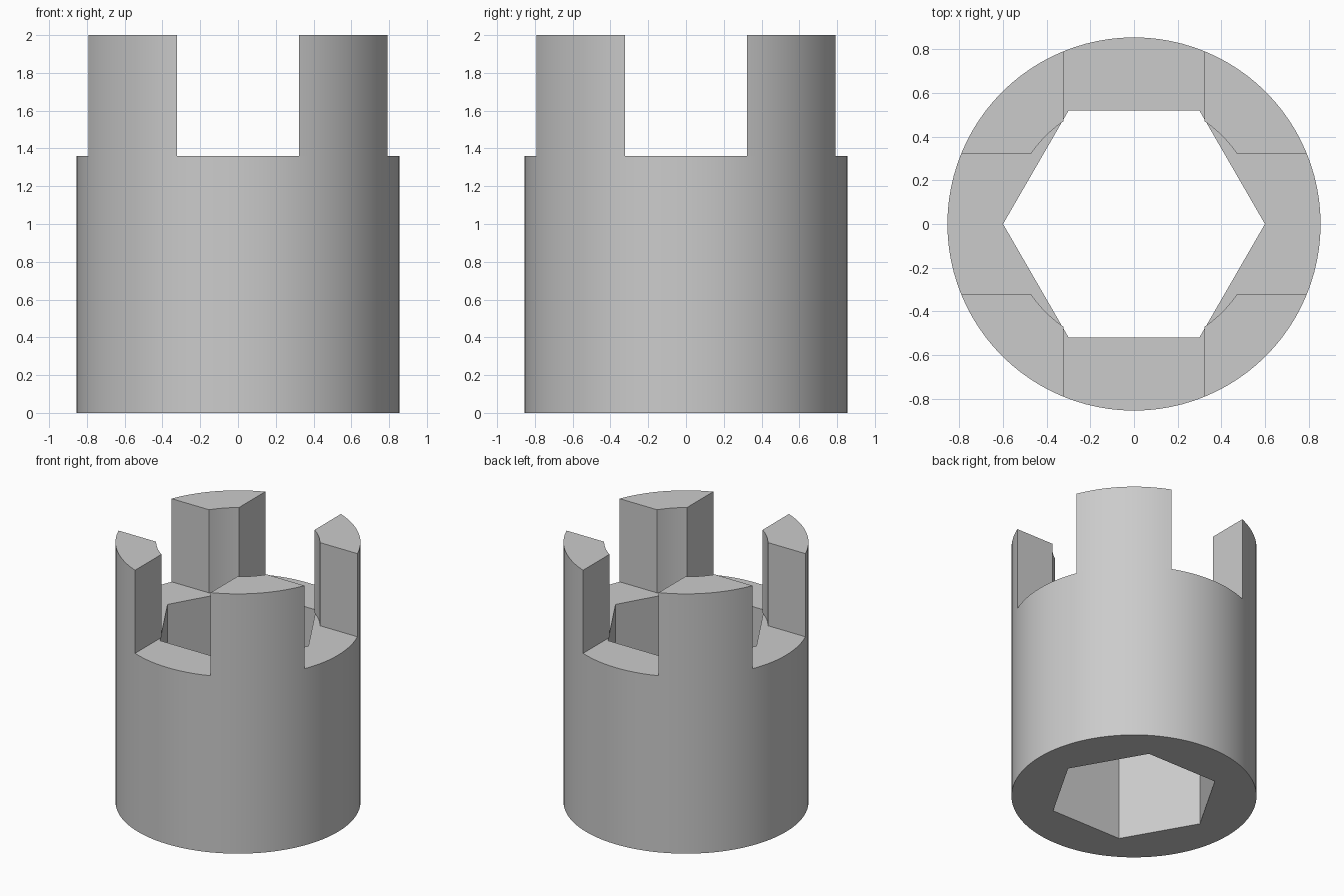
import bpy
import bmesh
import math

if "Cube" in bpy.data.objects:
    bpy.data.objects.remove(bpy.data.objects["Cube"], do_unlink=True)

OUTER, BORE, HEX = 0.855, 0.571, 0.6    # outer radius, prong bore radius, hex corner radius
SLOT = 0.322                            # half width of the cross slots
FLOOR, TOP = 1.36, 2.0
STEPS = 96

metal = bpy.data.materials.new("plain grey")
metal.use_nodes = True
grey = (0.6, 0.6, 0.6, 1)
metal.diffuse_color = grey
metal.node_tree.nodes["Principled BSDF"].inputs["Base Color"].default_value = grey


def polar(radius, angle):
    return radius * math.cos(angle), radius * math.sin(angle)


def hex_radius(angle):
    third = math.pi / 3
    return HEX * math.cos(third / 2) / math.cos(angle % third - third / 2)


def wall(name, inner, outer, z0, z1, closed):
    """Solid between an inner and an outer outline, from z0 up to z1."""
    bm = bmesh.new()
    sections = [[bm.verts.new((*p, z)) for p, z in ((a, z0), (b, z0), (b, z1), (a, z1))]
                for a, b in zip(inner, outer)]
    following = sections[1:] + (sections[:1] if closed else [])
    for s, t in zip(sections, following):
        for k in range(4):
            n = (k + 1) % 4
            bm.faces.new((s[k], t[k], t[n], s[n]))
    if not closed:
        bm.faces.new(sections[0])
        bm.faces.new(sections[-1][::-1])
    bmesh.ops.recalc_face_normals(bm, faces=bm.faces)
    mesh = bpy.data.meshes.new(name)
    bm.to_mesh(mesh)
    bm.free()
    mesh.materials.append(metal)
    obj = bpy.data.objects.new(name, mesh)
    bpy.context.collection.objects.link(obj)
    bpy.ops.object.select_all(action="DESELECT")
    obj.select_set(True)
    bpy.context.view_layer.objects.active = obj
    bpy.ops.object.shade_smooth_by_angle(angle=math.radians(25))
    return obj


# Round body with a hexagonal through hole
angles = [math.tau * i / STEPS for i in range(STEPS)]
wall("socket_body", [polar(hex_radius(a), a) for a in angles],
     [polar(OUTER, a) for a in angles], 0, FLOOR, True)

# Four prongs left standing between the cross slots
start_out, start_in = math.asin(SLOT / OUTER), math.asin(SLOT / BORE)
end_out, end_in = math.pi / 2 - start_out, math.pi / 2 - start_in
out_angles = [start_out] + [a for a in angles if start_out < a < end_out] + [end_out]
last = len(out_angles) - 1
in_angles = [start_in + (end_in - start_in) * i / last for i in range(last + 1)]
for i, name in enumerate(("back_left", "back_right", "front_right", "front_left")):
    turn = i * math.pi / 2
    wall(name + "_prong", [polar(BORE, a + turn) for a in in_angles],
         [polar(OUTER, a + turn) for a in out_angles], FLOOR, TOP, False)
